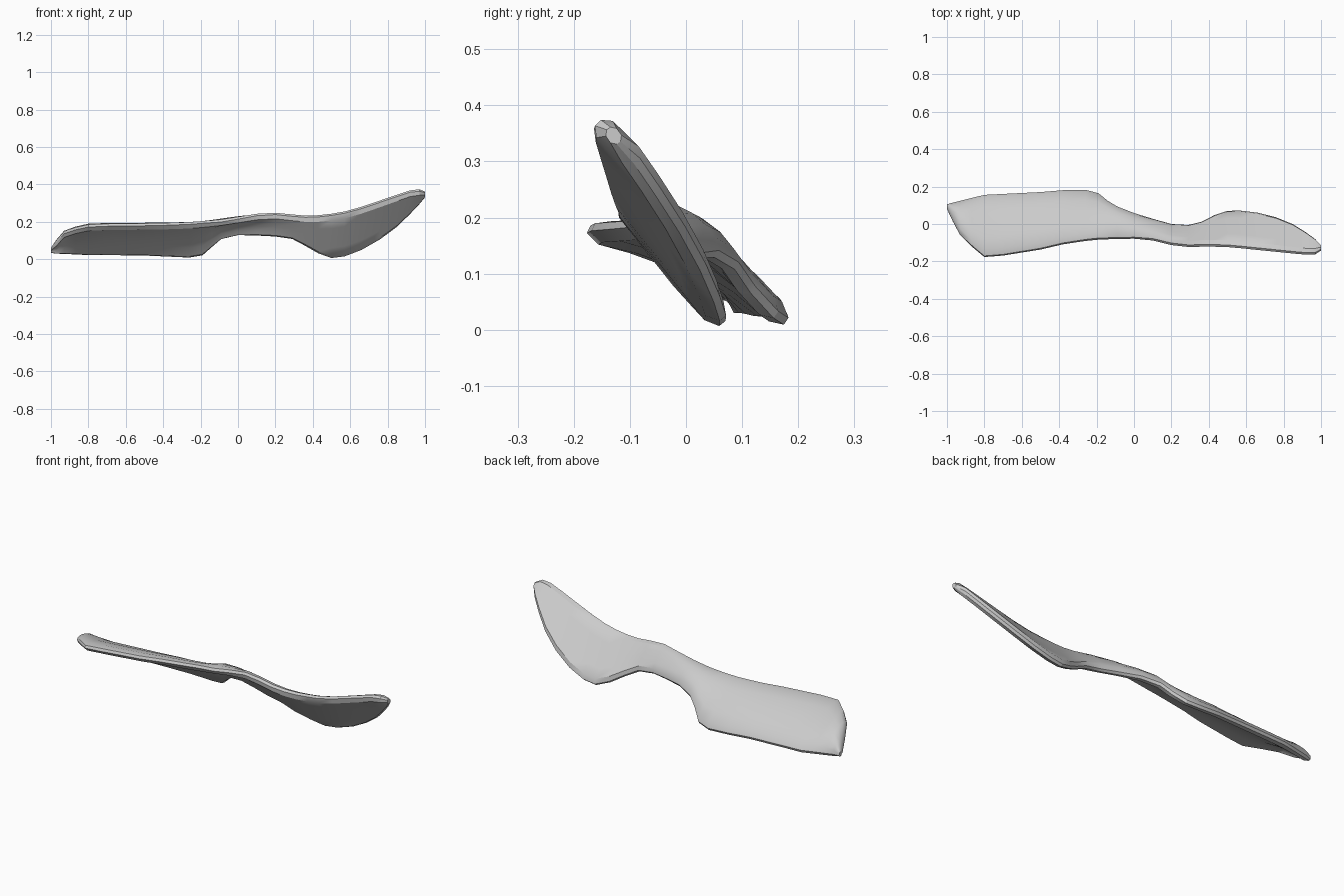
import bpy
import bmesh
import math
from mathutils import Vector

# Stations along the blade: x, upper rim (y, z), lower rim (y, z)
STATIONS = [
    (-1.00, 0.080, 0.062, 0.105, 0.033),
    (-0.97, 0.015, 0.105, 0.115, 0.027),
    (-0.93, -0.060, 0.152, 0.125, 0.025),
    (-0.87, -0.120, 0.174, 0.140, 0.022),
    (-0.80, -0.178, 0.190, 0.157, 0.018),
    (-0.70, -0.170, 0.194, 0.162, 0.018),
    (-0.50, -0.138, 0.196, 0.172, 0.016),
    (-0.38, -0.110, 0.198, 0.182, 0.011),
    (-0.26, -0.092, 0.202, 0.184, 0.006),
    (-0.19, -0.085, 0.207, 0.166, 0.018),
    (-0.14, -0.083, 0.211, 0.125, 0.062),
    (-0.09, -0.081, 0.216, 0.095, 0.104),
    (0.00, -0.080, 0.230, 0.060, 0.126),
    (0.10, -0.090, 0.245, 0.030, 0.125),
    (0.20, -0.115, 0.250, 0.002, 0.120),
    (0.29, -0.125, 0.241, -0.003, 0.107),
    (0.36, -0.124, 0.235, 0.014, 0.070),
    (0.43, -0.124, 0.237, 0.050, 0.030),
    (0.50, -0.126, 0.245, 0.073, 0.005),
    (0.57, -0.132, 0.257, 0.074, 0.014),
    (0.66, -0.141, 0.282, 0.063, 0.048),
    (0.76, -0.151, 0.316, 0.038, 0.105),
    (0.85, -0.160, 0.347, 0.001, 0.172),
    (0.92, -0.166, 0.370, -0.043, 0.240),
    (0.97, -0.164, 0.376, -0.080, 0.293),
    (1.00, -0.143, 0.362, -0.115, 0.330),
]


def ring(x, y0, z1, y1, z0):
    """Closed, bevelled cross-section between the two rims."""
    span = math.hypot(y1 - y0, z1 - z0)
    h = min(0.021, span * 0.28)
    inset = h * 0.8
    a = Vector((y0 + inset, z1 - inset))
    b = Vector((y1 - inset, z0 + inset))
    d = (b - a).normalized()
    n = Vector((-d.y, d.x))
    # arched on the broad left half, flat on the right half
    arch = 0.024 * max(0.0, min(1.0, (0.3 - x) / 0.4)) * min(1.0, span / 0.2)

    def mid(t):
        return a.lerp(b, t) + n * arch * 4 * t * (1 - t)

    steps = (0.04, 0.25, 0.5, 0.75, 0.96)
    pts = [a - d * h * 0.65 + n * h * 0.35]
    pts += [mid(t) + n * h for t in steps]
    pts += [b + d * h * 0.65 + n * h * 0.35, b + d * h * 0.65 - n * h * 0.35]
    pts += [mid(t) - n * h for t in reversed(steps)]
    pts += [a - d * h * 0.65 - n * h * 0.35]
    return [Vector((x, p.x, p.y)) for p in pts]


# Loft the twisted blade through the cross-sections
bm = bmesh.new()
rings = [[bm.verts.new(p) for p in ring(*s)] for s in STATIONS]
count = len(rings[0])
for r0, r1 in zip(rings, rings[1:]):
    for i in range(count):
        j = (i + 1) % count
        bm.faces.new((r0[i], r0[j], r1[j], r1[i]))
bm.faces.new(rings[0])
bm.faces.new(rings[-1])
bmesh.ops.recalc_face_normals(bm, faces=bm.faces[:])

mesh = bpy.data.meshes.new("blade")
bm.to_mesh(mesh)
bm.free()
blade = bpy.data.objects.new("blade", mesh)
bpy.context.collection.objects.link(blade)

# Plain light grey surface
grey = bpy.data.materials.new("light grey")
grey.diffuse_color = (0.6, 0.6, 0.6, 1)
mesh.materials.append(grey)

bpy.context.view_layer.objects.active = blade
blade.select_set(True)
bpy.ops.object.shade_smooth_by_angle(angle=math.radians(30))
